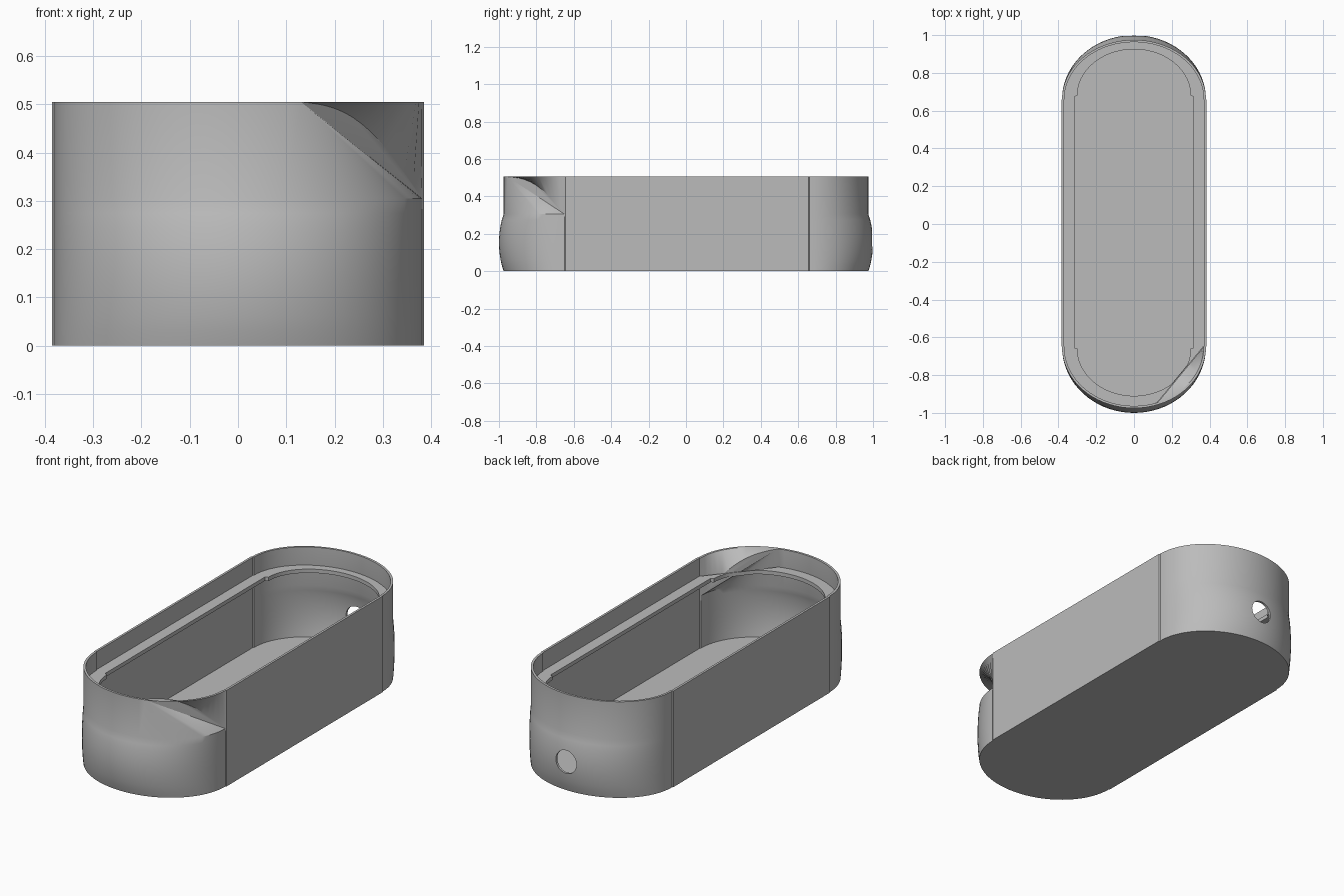
import bpy, bmesh
from math import sin, cos, pi, radians
from mathutils import Vector

cube = bpy.data.objects.get("Cube")
if cube:
    bpy.data.objects.remove(cube)

grey = bpy.data.materials.new("plain grey")
grey.use_nodes = True
GREY = (0.5, 0.5, 0.5, 1)
grey.diffuse_color = GREY
grey.node_tree.nodes["Principled BSDF"].inputs["Base Color"].default_value = GREY

SEG = 36                      # segments per rounded end
FIRST, LAST = 22, SEG         # arc points spanned by the pinched corner
HEIGHT, WAIST, FLOOR = 0.505, 0.305, 0.03
WALL = 0.012


def outline(z, rx, side, y_front, r_front, y_back, r_back):
    """Long rounded loop: front arc, a side, back arc, the other side."""
    pts = []
    for s, yc, ry in ((1, y_front, r_front), (-1, y_back, r_back)):
        for i in range(SEG + 1):
            t = pi * (i / SEG - 0.5)
            pts.append(Vector((s * rx * sin(t), yc - s * ry * cos(t), z)))
        pts.append(Vector((s * side, yc + s * 0.005, z)))
        other = y_back if s > 0 else y_front
        pts.append(Vector((s * side, other - s * 0.005, z)))
    return pts


def wall_outline(z, inset=0.0):
    bulge = 0.025 * sin(pi * z / WAIST) ** 0.8 if 0 < z < WAIST else 0
    return outline(z, 0.381 - inset, 0.385 - inset,
                   -0.65, 0.325 + bulge - inset, 0.66, 0.315 + bulge - inset)


def add_loop(bm, pts):
    return [bm.verts.new(p) for p in pts]


def bridge(bm, a, b, skip=()):
    n = len(a)
    for i in range(n):
        if i not in skip:
            j = (i + 1) % n
            bm.faces.new((a[i], a[j], b[j], b[i]))


def pinch(bm, low, top):
    """Folded corner: overhang under the rim, upright sliver, fan below."""
    start, end = top[FIRST], low[LAST]
    count = LAST - FIRST
    valley = [start]
    for k in range(1, count):
        s = k / count
        p = start.co.lerp(end.co, s)
        p.z += 0.055 * sin(pi * s)
        valley.append(bm.verts.new(p))
    valley.append(end)
    for k in range(count):
        i = FIRST + k
        quad = (top[i], top[i + 1], valley[k + 1], valley[k])
        bm.faces.new(list(dict.fromkeys(quad)))
        bm.faces.new((start, low[i + 1], low[i]))
    bm.faces.new(valley)


def shell_side(bm, heights, inset):
    loops = [add_loop(bm, wall_outline(z, inset)) for z in heights]
    for a, b in zip(loops[:-2], loops[1:-1]):
        bridge(bm, a, b)
    bridge(bm, loops[-2], loops[-1], range(FIRST, LAST))
    pinch(bm, loops[-2], loops[-1])
    bm.faces.new(loops[0])
    return loops[-1]


def finish(bm, name):
    bmesh.ops.recalc_face_normals(bm, faces=bm.faces)
    mesh = bpy.data.meshes.new(name)
    bm.to_mesh(mesh)
    bm.free()
    obj = bpy.data.objects.new(name, mesh)
    bpy.context.collection.objects.link(obj)
    mesh.materials.append(grey)
    return obj


def select(obj):
    bpy.ops.object.select_all(action='DESELECT')
    obj.select_set(True)
    bpy.context.view_layer.objects.active = obj


# Thin-walled tub with bulging lower ends
curve = [WAIST * k / 10 for k in range(1, 11)]
bm = bmesh.new()
outer_rim = shell_side(bm, [0] + curve + [HEIGHT], 0)
inner_rim = shell_side(bm, [FLOOR] + curve[1:] + [HEIGHT], WALL)
bridge(bm, outer_rim, inner_rim)
tub = finish(bm, "tub")

# Round hole through the back end
bpy.ops.mesh.primitive_cylinder_add(vertices=32, radius=0.06, depth=0.3,
                                    location=(0, 0.98, 0.16),
                                    rotation=(radians(90), 0, 0))
cutter = bpy.context.object
cutter.name = "hole_cutter"
cutter.hide_render = True
cut = tub.modifiers.new("hole", 'BOOLEAN')
cut.operation = 'DIFFERENCE'
cut.solver = 'EXACT'
cut.object = cutter
select(tub)
bpy.ops.object.modifier_apply(modifier=cut.name)
bpy.data.objects.remove(cutter)

# Ledge ring inside the rim, trimmed behind the pinched corner
rim_pts = wall_outline(HEIGHT, WALL)
corner_a, corner_b = rim_pts[FIRST].xy, rim_pts[LAST].xy
along = (corner_b - corner_a).normalized()
outward = Vector((along.y, -along.x))


def trim(pts, gap):
    for p in pts[FIRST:LAST + 1]:
        over = (p.xy - corner_a).dot(outward) + gap
        if over > 0:
            p.xy -= outward * over
    return pts


bm = bmesh.new()
rings = []
for z in (0.39, 0.41):
    wide = trim(wall_outline(z, WALL - 0.002), 0.002)
    opening = trim(outline(z, 0.30, 0.315, -0.66, 0.25, 0.68, 0.245), 0.006)
    rings.append((add_loop(bm, wide), add_loop(bm, opening)))
(low_wide, low_open), (top_wide, top_open) = rings
bridge(bm, top_wide, top_open)
bridge(bm, low_wide, low_open)
bridge(bm, low_open, top_open)
bridge(bm, low_wide, top_wide)
ledge = finish(bm, "inner_ledge")

for obj in (tub, ledge):
    select(obj)
    bpy.ops.object.shade_smooth_by_angle(angle=radians(25))
